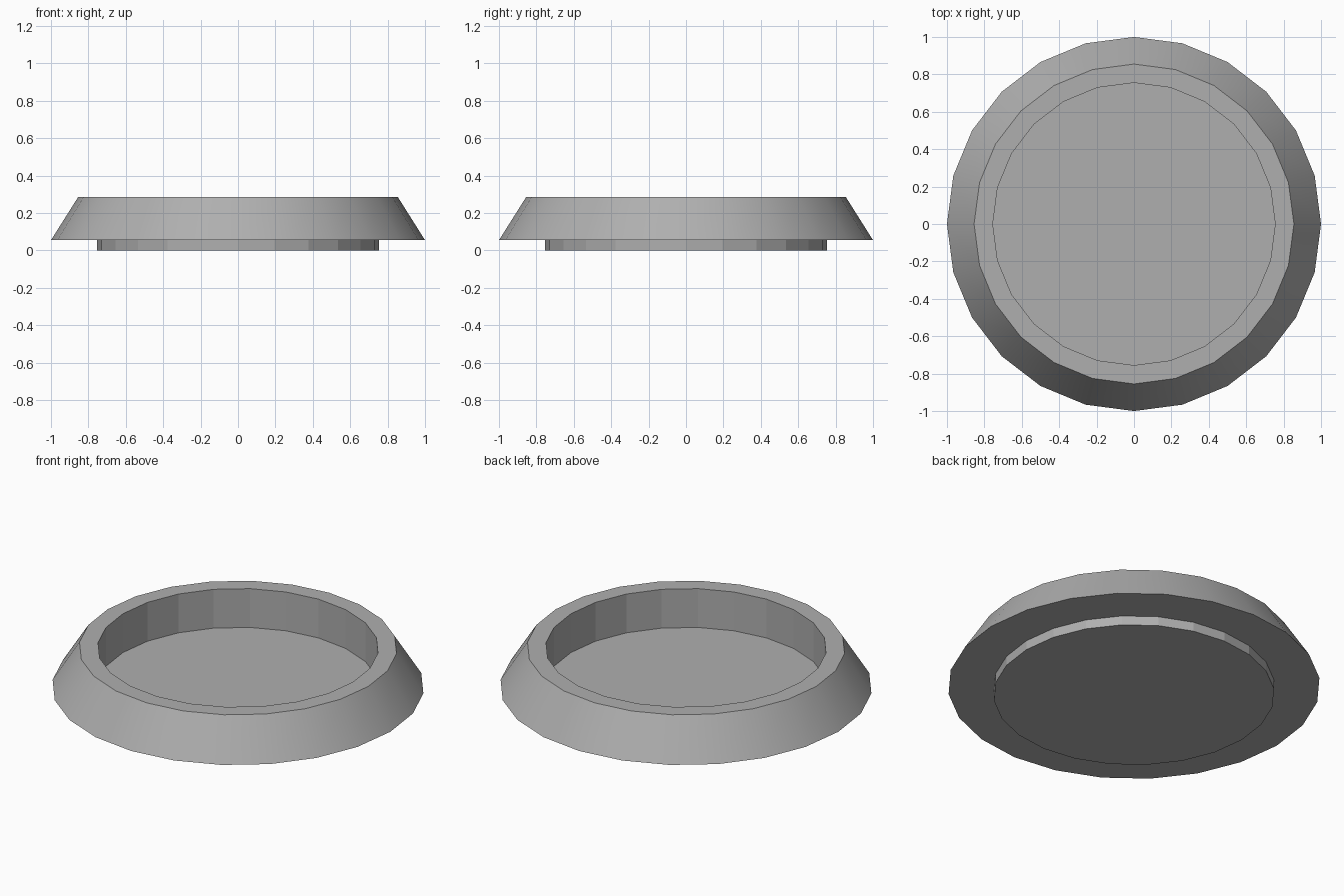
import bpy
import bmesh
from math import cos, sin, tau

if "Cube" in bpy.data.objects:
    bpy.data.objects.remove(bpy.data.objects["Cube"])

SIDES = 24
R_INNER, Z_FLOOR, Z_TOP = 0.755, 0.055, 0.285

# Mid grey for the whole dish
grey = bpy.data.materials.new("mid_grey")
grey.diffuse_color = (0.43, 0.43, 0.43, 1.0)
grey.use_nodes = True
grey.node_tree.nodes["Principled BSDF"].inputs["Base Color"].default_value = grey.diffuse_color


def ring_of_verts(bm, radius, z):
    return [bm.verts.new((radius * cos(tau * i / SIDES), radius * sin(tau * i / SIDES), z))
            for i in range(SIDES)]


def bridge(bm, a, b, smooth=False):
    for i in range(SIDES):
        j = (i + 1) % SIDES
        face = bm.faces.new((a[i], a[j], b[j], b[i]))
        face.smooth = smooth


def finish(bm, name):
    bmesh.ops.recalc_face_normals(bm, faces=bm.faces)
    mesh = bpy.data.meshes.new(name)
    bm.to_mesh(mesh)
    bm.free()
    mesh.materials.append(grey)
    obj = bpy.data.objects.new(name, mesh)
    bpy.context.collection.objects.link(obj)
    return obj


# Sloped rim: smooth outer flank, flat lip, faceted inner wall, flat underside
bm = bmesh.new()
profile = [(1.0, Z_FLOOR), (0.855, Z_TOP), (R_INNER, Z_TOP), (R_INNER, Z_FLOOR)]
rings = [ring_of_verts(bm, r, z) for r, z in profile]
for k in range(4):
    bridge(bm, rings[k], rings[(k + 1) % 4], smooth=(k == 0))
finish(bm, "sloped_rim")

# Base disc: its top is the dish floor, its lower part is the foot
bm = bmesh.new()
low, high = ring_of_verts(bm, R_INNER, 0.0), ring_of_verts(bm, R_INNER, Z_FLOOR)
bridge(bm, low, high)
bm.faces.new(low[::-1])
bm.faces.new(high)
finish(bm, "base_disc")
